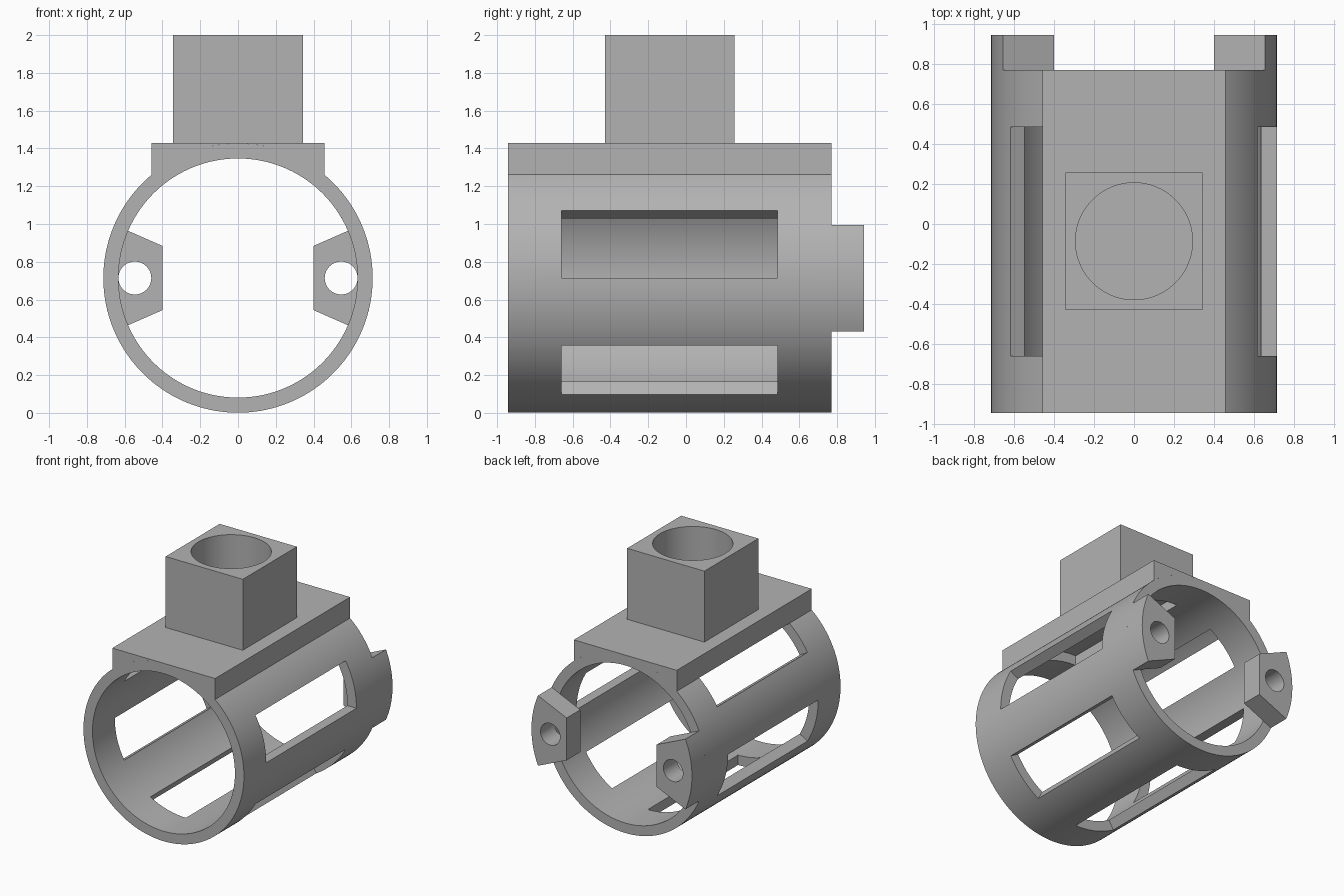
import bpy, bmesh, math
from math import cos, sin, radians

cube = bpy.data.objects.get("Cube")
if cube:
    bpy.data.objects.remove(cube, do_unlink=True)

R, WALL, ZC = 0.713, 0.08, 0.714      # tube outer radius, wall, axis height
FRONT, TUBE_END, BACK = -0.943, 0.77, 0.943

grey = bpy.data.materials.new("plain grey")
grey.use_nodes = True
GREY = (0.45, 0.45, 0.45, 1)
grey.diffuse_color = GREY
grey.node_tree.nodes["Principled BSDF"].inputs["Base Color"].default_value = GREY


def finish(bm, name):
    bmesh.ops.recalc_face_normals(bm, faces=bm.faces)
    mesh = bpy.data.meshes.new(name)
    bm.to_mesh(mesh)
    bm.free()
    mesh.materials.append(grey)
    obj = bpy.data.objects.new(name, mesh)
    bpy.context.collection.objects.link(obj)
    return obj


def select(obj):
    bpy.ops.object.select_all(action='DESELECT')
    obj.select_set(True)
    bpy.context.view_layer.objects.active = obj


def smooth(obj):
    select(obj)
    bpy.ops.object.shade_smooth_by_angle(angle=radians(30))


def apply(obj, kind, **settings):
    select(obj)
    mod = obj.modifiers.new(kind.title(), kind)
    for key, value in settings.items():
        setattr(mod, key, value)
    bpy.ops.object.modifier_apply(modifier=mod.name)


def prism(name, profile, y0, y1):
    """Extrude an (x, z) outline along y."""
    bm = bmesh.new()
    face = bm.faces.new([bm.verts.new((x, y0, z)) for x, z in profile])
    new = bmesh.ops.extrude_face_region(bm, geom=[face])["geom"]
    bmesh.ops.translate(bm, vec=(0, y1 - y0, 0),
                        verts=[v for v in new if isinstance(v, bmesh.types.BMVert)])
    return finish(bm, name)


def arc(a0, a1, steps, radius=R, cx=0, cz=ZC):
    angles = [radians(a0 + (a1 - a0) * i / steps) for i in range(steps + 1)]
    return [(cx + radius * cos(a), cz + radius * sin(a)) for a in angles]


def cut(obj, cutter):
    apply(obj, 'BOOLEAN', operation='DIFFERENCE', solver='EXACT', object=cutter)
    bpy.data.objects.remove(cutter, do_unlink=True)


# Tube: shell with six 30 degree windows, thickened inwards
STEPS = 144
bm = bmesh.new()
rings = [[bm.verts.new((x, y, z)) for x, z in arc(0, 360, STEPS)[:-1]]
         for y in (FRONT, -0.66, 0.485, TUBE_END)]
for row in range(3):
    for i in range(STEPS):
        if row == 1 and (i * 360 / STEPS) % 60 < 30:
            continue
        j = (i + 1) % STEPS
        bm.faces.new((rings[row][i], rings[row][j], rings[row + 1][j], rings[row + 1][i]))
tube = finish(bm, "tube")
# outward-facing shell, so a negative offset grows towards the axis
outward = sum(p.normal.x * p.center.x + p.normal.z * (p.center.z - ZC)
              for p in tube.data.polygons) > 0
apply(tube, 'SOLIDIFY', thickness=WALL, offset=-1 if outward else 1)
smooth(tube)

# Mounting plate saddled on the tube
HALF = 0.457
edge = math.degrees(math.acos(HALF / R))
plate = prism("mounting_plate",
              arc(edge, 180 - edge, 36) + [(-HALF, 1.43), (HALF, 1.43)],
              FRONT, TUBE_END)
smooth(plate)

# Square socket with a blind round hole
SIDE, SOCKET_Y, BASE = 0.343, -0.086, 1.43
bm = bmesh.new()
bmesh.ops.create_cube(bm, size=1)
bmesh.ops.scale(bm, vec=(2 * SIDE, 2 * SIDE, 2 - BASE), verts=bm.verts)
bmesh.ops.translate(bm, vec=(0, SOCKET_Y, (2 + BASE) / 2), verts=bm.verts)
socket = finish(bm, "socket")
bm = bmesh.new()
bmesh.ops.create_cone(bm, cap_ends=True, segments=96, radius1=0.292, radius2=0.292, depth=1)
bmesh.ops.translate(bm, vec=(0, SOCKET_Y, BASE + 0.002 + 0.5), verts=bm.verts)
cut(socket, finish(bm, "socket_cutter"))
smooth(socket)

# Drilled lugs at the back end
tip = math.degrees(math.asin(0.282 / R))
for side, name in ((1, "left_lug"), (-1, "right_lug")):
    outline = arc(-tip, tip, 20) + [(0.4, ZC + 0.17), (0.4, ZC - 0.17)]
    lug = prism(name, [(side * x, z) for x, z in outline], TUBE_END, BACK)
    hole = arc(0, 360, 48, 0.087, side * 0.546)[:-1]
    cut(lug, prism("lug_cutter", hole, TUBE_END - 0.1, BACK + 0.1))
    smooth(lug)
